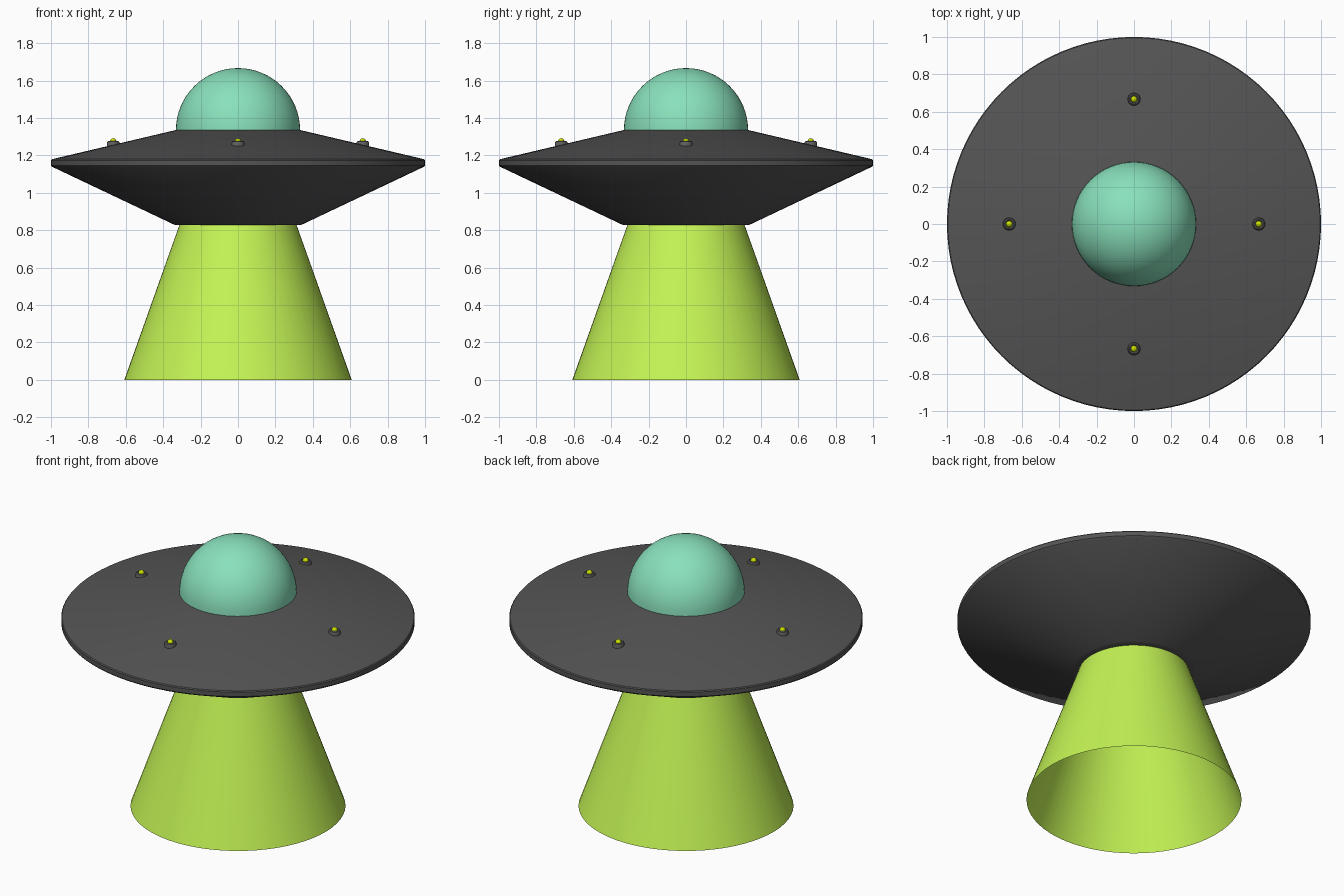
import bpy, bmesh
from math import pi, sin, cos

if "Cube" in bpy.data.objects:
    bpy.data.objects.remove(bpy.data.objects["Cube"])


def material(name, color):
    m = bpy.data.materials.new(name)
    m.diffuse_color = (*color, 1)
    m.use_nodes = True
    m.node_tree.nodes["Principled BSDF"].inputs["Base Color"].default_value = m.diffuse_color
    return m


def lathe(name, profile, mat, steps=64, loc=(0, 0, 0)):
    """Spin an (r, z) profile around z."""
    bm = bmesh.new()
    vs = [bm.verts.new((r, 0, z)) for r, z in profile]
    edges = [bm.edges.new(p) for p in zip(vs, vs[1:])]
    bmesh.ops.spin(bm, geom=vs + edges, cent=(0, 0, 0), axis=(0, 0, 1),
                   angle=2 * pi, steps=steps, use_duplicate=False)
    bmesh.ops.remove_doubles(bm, verts=bm.verts, dist=1e-5)
    bmesh.ops.recalc_face_normals(bm, faces=bm.faces)
    me = bpy.data.meshes.new(name)
    bm.to_mesh(me)
    bm.free()
    me.materials.append(mat)
    ob = bpy.data.objects.new(name, me)
    ob.location = loc
    bpy.context.collection.objects.link(ob)
    bpy.ops.object.select_all(action='DESELECT')
    bpy.context.view_layer.objects.active = ob
    ob.select_set(True)
    bpy.ops.object.shade_smooth_by_angle(angle=pi / 6)
    return ob


def dome_profile(r, z, n):
    return [(r * cos(pi / 2 * i / n), z + r * sin(pi / 2 * i / n)) for i in range(n)] + [(0, z + r)]


hull = material("hull_dark", (0.09, 0.09, 0.09))
glass = material("dome_green", (0.25, 0.75, 0.5))
beam = material("beam_lime", (0.55, 0.9, 0.09))
lamp = material("lamp_yellow", (0.6, 0.75, 0.0))
socket = material("socket_grey", (0.12, 0.12, 0.12))

# Saucer hull with thin rim
lathe("saucer_hull", [(0, 0.828), (0.335, 0.828), (0.35, 0.834), (0.995, 1.14), (1.0, 1.147),
                      (1.0, 1.174), (0.995, 1.18), (0.332, 1.336), (0, 1.336)], hull, 96)

# Cockpit dome
lathe("cockpit_dome", dome_profile(0.332, 1.335, 16), glass)

# Open light beam
lathe("light_beam", [(0.608, 0), (0.313, 0.829)], beam)

# Four lamps in round sockets on the upper hull
for i in range(4):
    a = i * pi / 2
    pos = (0.667 * cos(a), 0.667 * sin(a), 0)
    lathe(f"lamp_socket_{i}", [(0.033, 1.24), (0.034, 1.265), (0.031, 1.274), (0.025, 1.278),
                               (0.019, 1.275), (0.016, 1.268), (0, 1.268)], socket, 24, pos)
    lathe(f"lamp_bulb_{i}", [(0.015, 1.266)] + dome_profile(0.017, 1.275, 6), lamp, 20, pos)
